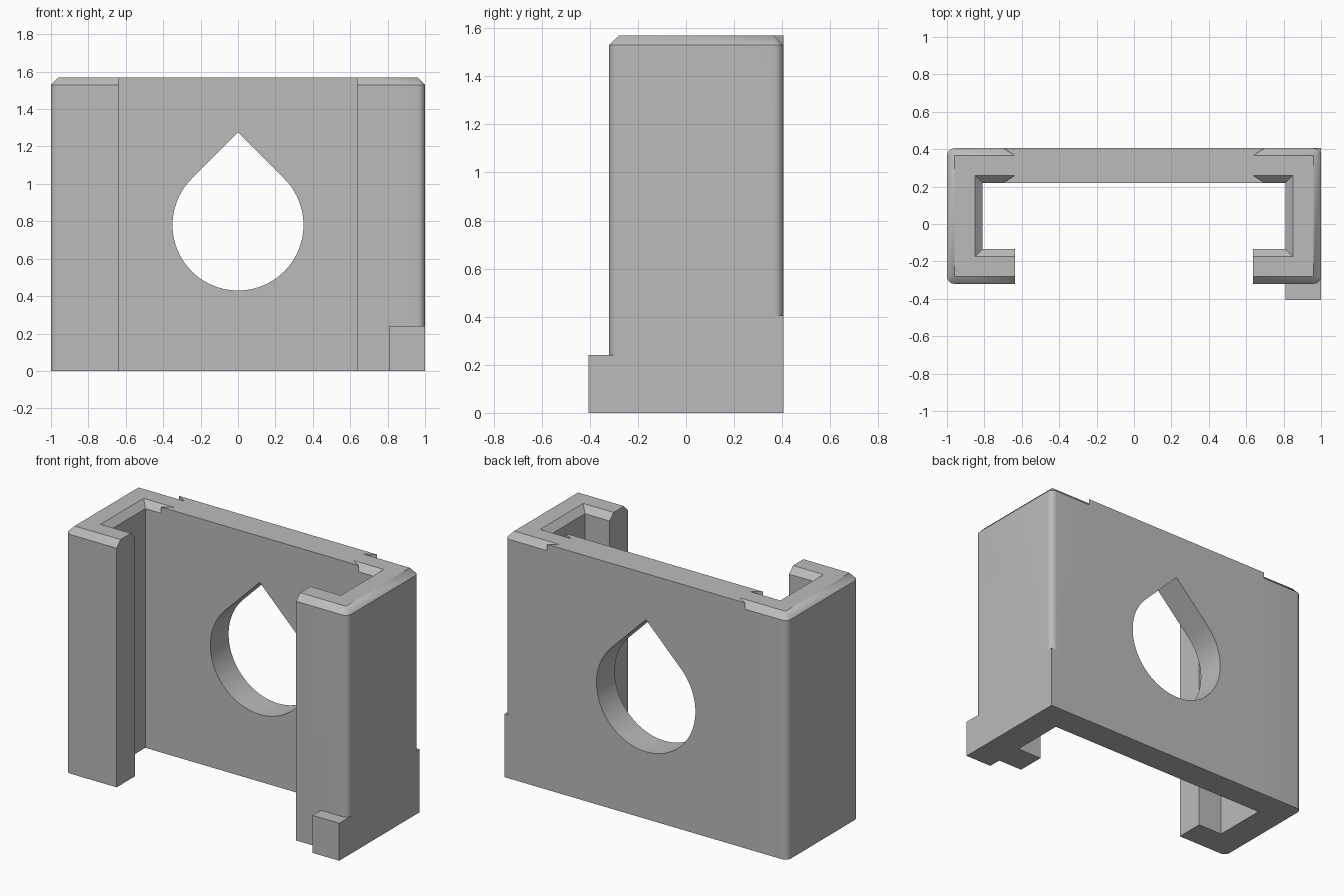
import bpy, bmesh
from math import sin, cos, pi, radians

cube = bpy.data.objects.get("Cube")
if cube:
    bpy.data.objects.remove(cube, do_unlink=True)

grey = bpy.data.materials.new("plain grey")
grey.use_nodes = True
grey.diffuse_color = (0.5, 0.5, 0.5, 1)
grey.node_tree.nodes["Principled BSDF"].inputs["Base Color"].default_value = (0.5, 0.5, 0.5, 1)

HEIGHT, C = 1.57, 0.04                # total height, chamfer and corner size
BACK, FRONT = 0.405, -0.32            # outer faces of the channel
WALL, LIP = 0.22, -0.135              # inner faces of back wall and lips
INNER, LIP_END, RUNOUT = 0.81, 0.635, 0.70


def finish(name, bm):
    bmesh.ops.remove_doubles(bm, verts=bm.verts, dist=1e-5)
    bmesh.ops.recalc_face_normals(bm, faces=bm.faces)
    mesh = bpy.data.meshes.new(name)
    bm.to_mesh(mesh)
    bm.free()
    obj = bpy.data.objects.new(name, mesh)
    bpy.context.collection.objects.link(obj)
    mesh.materials.append(grey)
    return obj


def loft(name, rings):
    """Skin a stack of closed rings and cap both ends."""
    bm = bmesh.new()
    loops = [[bm.verts.new(p) for p in ring] for ring in rings]
    n = len(loops[0])
    for low, high in zip(loops, loops[1:]):
        for i in range(n):
            j = (i + 1) % n
            bm.faces.new((low[i], low[j], high[j], high[i]))
    bm.faces.new(loops[0][::-1])
    bm.faces.new(loops[-1])
    return finish(name, bm)


def box(name, x0, x1, y0, y1, z0, z1):
    corners = [(x0, y0), (x1, y0), (x1, y1), (x0, y1)]
    return loft(name, [[(x, y, z) for x, y in corners] for z in (z0, z1)])


def combine(target, tool, operation):
    tool.hide_render = True
    mod = target.modifiers.new(operation.lower(), 'BOOLEAN')
    mod.operation, mod.solver, mod.object = operation, 'EXACT', tool
    bpy.context.view_layer.objects.active = target
    bpy.ops.object.modifier_apply(modifier=mod.name)
    bpy.data.objects.remove(tool, do_unlink=True)


def rounded_corner(cy, start):
    """Quarter-round corner whose chamfer gathers in a point on top."""
    steps = 8
    angles = [start - pi / 2 * i / steps for i in range(steps + 1)]
    return [((1 - C + C * cos(a), cy + C * sin(a)), (1 - C, cy)) for a in angles]


# Half outline: each entry pairs a wall point with its top-face point
half = [((RUNOUT, BACK), (RUNOUT, BACK)),
        ((RUNOUT, BACK), (LIP_END, BACK - C))]
half += rounded_corner(BACK - C, pi / 2)
half += rounded_corner(FRONT + C, 0)
half += [((LIP_END, FRONT), (LIP_END, FRONT + C)),
         ((LIP_END, LIP), (LIP_END, LIP - C)),
         ((INNER, LIP), (INNER + C, LIP - C)),
         ((INNER, WALL), (INNER + C, WALL + C)),
         ((RUNOUT, WALL), (LIP_END, WALL + C)),
         ((RUNOUT, WALL), (RUNOUT, WALL))]
outline = half + [((-a[0], a[1]), (-b[0], b[1])) for a, b in reversed(half)]

# Channel body with chamfered top on the two ends
body = loft("channel_bracket", [
    [(*wall, 0) for wall, top in outline],
    [(*wall, HEIGHT - C) for wall, top in outline],
    [(*top, HEIGHT) for wall, top in outline]])

# Square foot at the front left, and squared lower back corner
combine(body, box("foot_block", INNER, 1, -BACK, FRONT + 0.06, 0, 0.24), 'UNION')
combine(body, box("back_corner", 0.9, 1, BACK - 0.1, BACK, 0, 0.405), 'UNION')

# Teardrop hole through the back wall
R, CZ, N = 0.35, 0.78, 60
drop = [(0, CZ + R * 2 ** 0.5)]
for i in range(N + 1):
    a = radians(45 - 270 * i / N)
    drop.append((R * cos(a), CZ + R * sin(a)))
cutter = loft("teardrop_cutter", [[(x, y, z) for x, z in drop] for y in (0.1, 0.5)])
combine(body, cutter, 'DIFFERENCE')

# Smooth the rounded surfaces, keep the edges sharp
bpy.ops.object.select_all(action='DESELECT')
body.select_set(True)
bpy.context.view_layer.objects.active = body
bpy.ops.object.shade_smooth_by_angle(angle=radians(25))
